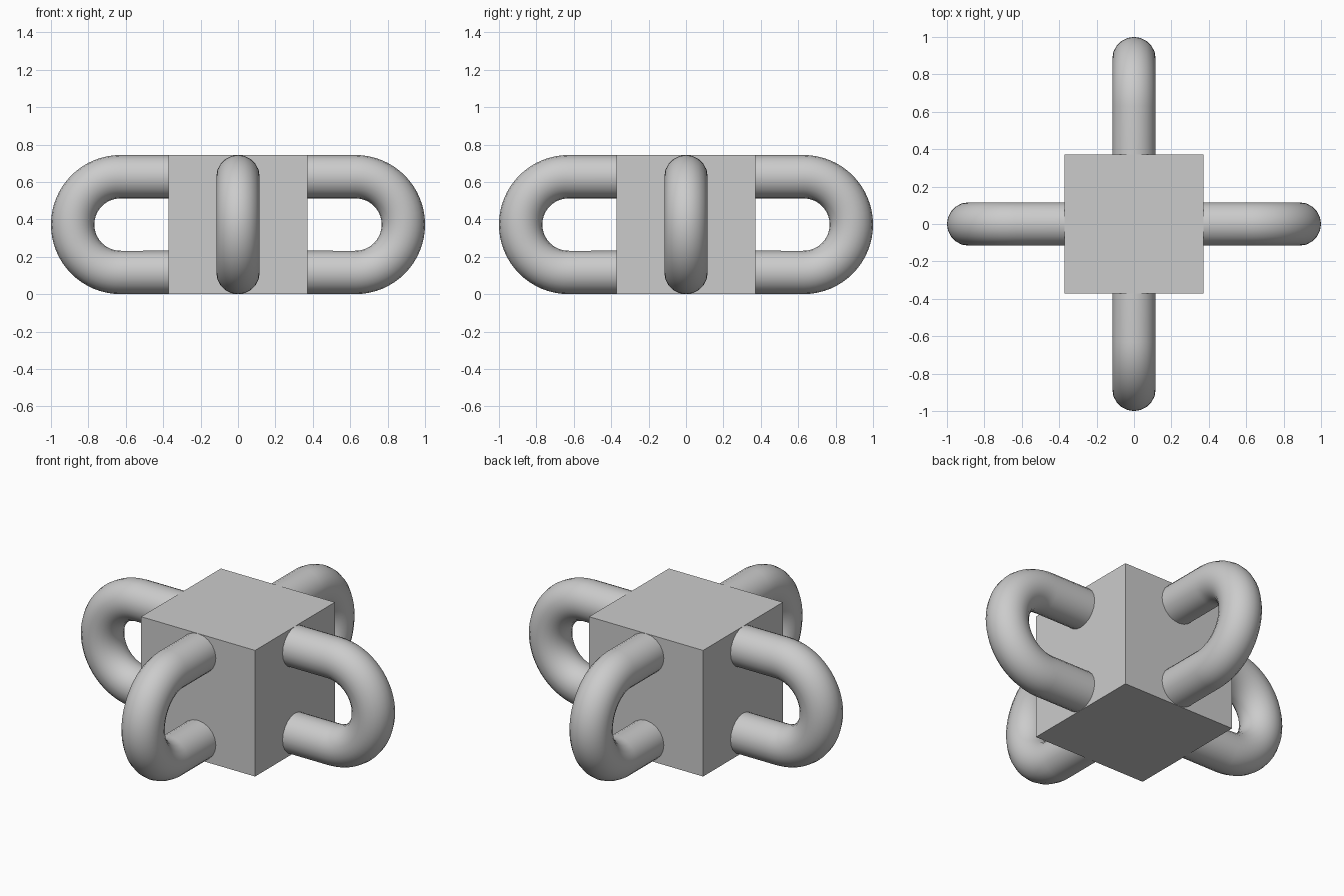
import bpy
from math import sin, cos, pi

cube = bpy.data.objects.get("Cube")
if cube:
    bpy.data.objects.remove(cube, do_unlink=True)

HALF = 0.372            # half the block's side
TUBE = 0.116            # handle tube radius
BEND = HALF - TUBE      # handle centreline bend radius
REACH = 1.0 - HALF      # distance to the bend centre
BEND_STEPS = 32

# Single grey material
grey = bpy.data.materials.new("plain_grey")
grey.use_nodes = True
colour = (0.6, 0.6, 0.6, 1.0)
grey.diffuse_color = colour
grey.node_tree.nodes["Principled BSDF"].inputs["Base Color"].default_value = colour

# Central block
bpy.ops.mesh.primitive_cube_add(size=2 * HALF, location=(0, 0, HALF))
block = bpy.context.object
block.name = "centre_block"
block.data.materials.append(grey)


def add_handle(name, angle):
    """U-shaped tube whose two legs sink into the block."""
    path = [(HALF - 0.02, BEND)]
    for i in range(BEND_STEPS + 1):
        a = pi / 2 - pi * i / BEND_STEPS
        path.append((REACH + BEND * cos(a), BEND * sin(a)))
    path.append((HALF - 0.02, -BEND))

    curve = bpy.data.curves.new(name, "CURVE")
    curve.dimensions = "3D"
    curve.bevel_depth = TUBE
    curve.bevel_resolution = 8
    curve.use_fill_caps = True
    spline = curve.splines.new("POLY")
    spline.points.add(len(path) - 1)
    for point, (x, z) in zip(spline.points, path):
        point.co = (x, 0, z, 1)

    handle = bpy.data.objects.new(name, curve)
    bpy.context.collection.objects.link(handle)
    handle.location = (0, 0, HALF)
    handle.rotation_euler = (0, 0, angle)
    curve.materials.append(grey)

    bpy.ops.object.select_all(action="DESELECT")
    handle.select_set(True)
    bpy.context.view_layer.objects.active = handle
    bpy.ops.object.convert(target="MESH")
    bpy.ops.object.shade_smooth_by_angle()


# One handle on each side face
for i, side in enumerate(("left", "back", "right", "front")):
    add_handle(side + "_handle", i * pi / 2)
